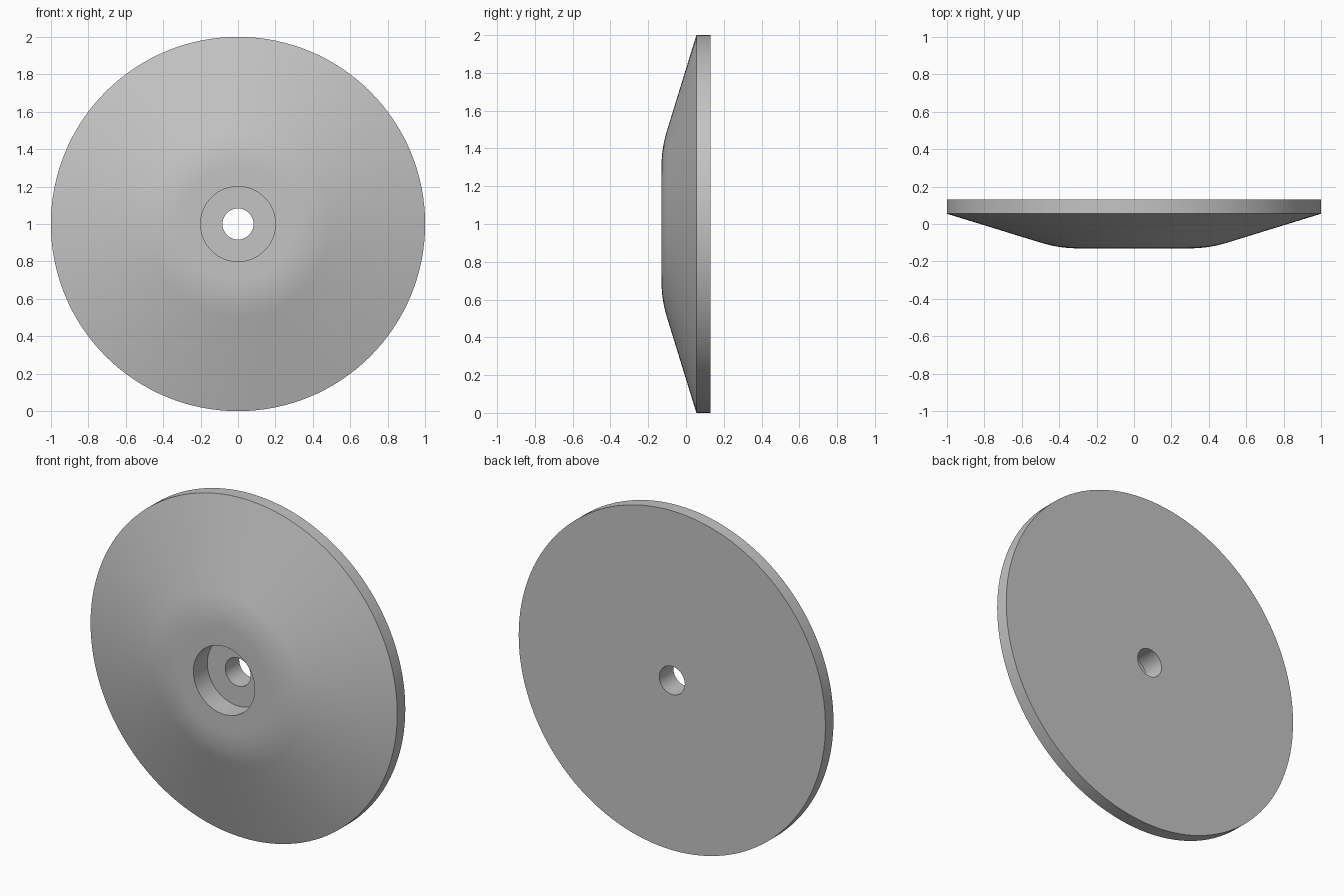
import bpy, bmesh
from math import sin, cos, tan, atan2, radians, tau
from mathutils import Vector

cube = bpy.data.objects.get("Cube")
if cube:
    bpy.data.objects.remove(cube, do_unlink=True)

# Main dimensions
SEGMENTS = 128
RIM_R, BORE_R, HOLE_R = 1.0, 0.2, 0.083
FRONT, BACK, RIM_FRONT, BORE_FLOOR = -0.13, 0.13, 0.055, 0.0
FLAT_R, CORNER_R = 0.3, 0.4

# Rounded shoulder, tangent to the flat front and to the cone
slope = atan2(RIM_FRONT - FRONT, RIM_R - CORNER_R)
radius = (CORNER_R - FLAT_R) / tan(slope / 2)
STEPS = 10
shoulder = [(FLAT_R + radius * sin(slope * i / STEPS),
             FRONT + radius * (1 - cos(slope * i / STEPS)))
            for i in range(STEPS + 1)]

# Closed half-section as (radius, y)
profile = ([(HOLE_R, BACK), (HOLE_R, BORE_FLOOR), (BORE_R, BORE_FLOOR), (BORE_R, FRONT)]
           + shoulder
           + [(RIM_R, RIM_FRONT), (RIM_R, BACK)])

# Revolve the section around the y axis
bm = bmesh.new()
verts = [bm.verts.new((r, y, 1.0)) for r, y in profile]
edges = [bm.edges.new((v, verts[(i + 1) % len(verts)])) for i, v in enumerate(verts)]
bmesh.ops.spin(bm, geom=verts + edges, cent=Vector((0, 0, 1)), axis=Vector((0, 1, 0)),
               angle=tau, steps=SEGMENTS, use_duplicate=False)
bmesh.ops.remove_doubles(bm, verts=bm.verts[:], dist=0.0005)
bmesh.ops.recalc_face_normals(bm, faces=bm.faces[:])
mesh = bpy.data.meshes.new("countersunk_disc")
bm.to_mesh(mesh)
bm.free()

disc = bpy.data.objects.new("countersunk_disc", mesh)
bpy.context.collection.objects.link(disc)

# Plain grey finish
grey = bpy.data.materials.new("light_grey")
grey.use_nodes = True
colour = (0.55, 0.55, 0.55, 1.0)
grey.diffuse_color = colour
grey.node_tree.nodes["Principled BSDF"].inputs["Base Color"].default_value = colour
mesh.materials.append(grey)

# Smooth the curved faces, keep the rims crisp
bpy.ops.object.select_all(action="DESELECT")
disc.select_set(True)
bpy.context.view_layer.objects.active = disc
bpy.ops.object.shade_smooth_by_angle(angle=radians(30))
